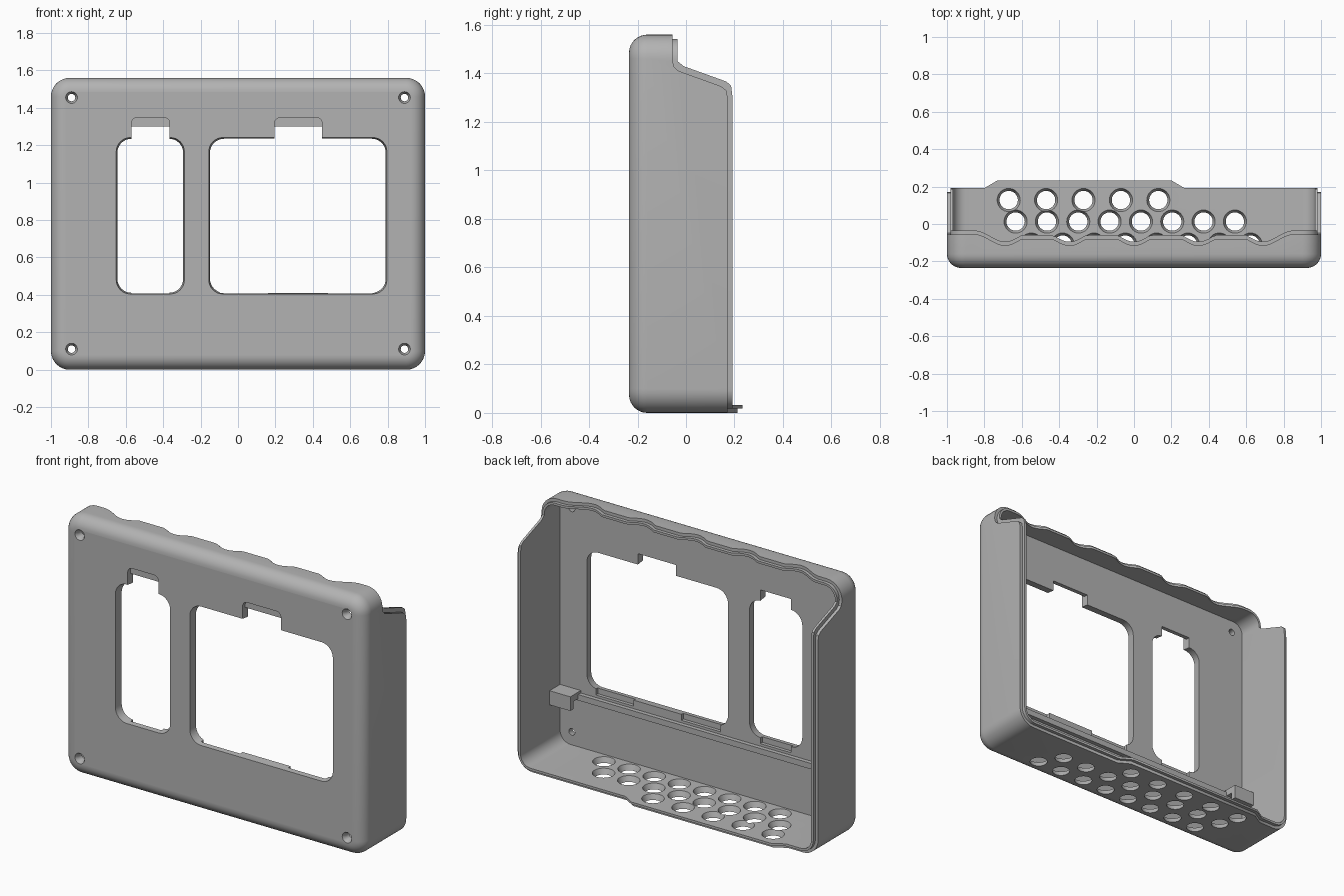
import bpy, bmesh, math

cube = bpy.data.objects.get("Cube")
if cube:
    bpy.data.objects.remove(cube, do_unlink=True)

grey = bpy.data.materials.new("plain_grey")
grey.use_nodes = True
COLOUR = (0.45, 0.45, 0.45, 1)
grey.diffuse_color = COLOUR
grey.node_tree.nodes["Principled BSDF"].inputs["Base Color"].default_value = COLOUR

HEIGHT, WALL, STEP = 1.56, 0.032, 0.018
FRONT, PLATE_BACK = -0.235, -0.185


def finish(name, bm):
    bmesh.ops.recalc_face_normals(bm, faces=bm.faces[:])
    mesh = bpy.data.meshes.new(name)
    bm.to_mesh(mesh)
    bm.free()
    mesh.materials.append(grey)
    ob = bpy.data.objects.new(name, mesh)
    bpy.context.collection.objects.link(ob)
    return ob


def rounded_loop(x0, x1, z0, z1, r, y, n=8):
    """Rounded rectangle facing the front."""
    pts = []
    for cx, cz, a in ((x1 - r, z1 - r, 0), (x0 + r, z1 - r, 90),
                      (x0 + r, z0 + r, 180), (x1 - r, z0 + r, 270)):
        for i in range(n + 1):
            t = math.radians(a + 90 * i / n)
            pts.append((cx + r * math.cos(t), y, cz + r * math.sin(t)))
    return pts


def loft(name, loops):
    bm = bmesh.new()
    rings = [[bm.verts.new(p) for p in loop] for loop in loops]
    for a, b in zip(rings, rings[1:]):
        for i in range(len(a)):
            j = (i + 1) % len(a)
            bm.faces.new((a[i], a[j], b[j], b[i]))
    bm.faces.new(rings[0])
    bm.faces.new(rings[-1])
    return finish(name, bm)


def case_loop(inset, y, r=0.1):
    return rounded_loop(-1 + inset, 1 - inset, inset, HEIGHT - inset, r - inset, y)


def prism(name, pts, axis, lo, hi):
    bm = bmesh.new()
    place = (lambda p, h: (h, *p)) if axis == "x" else (lambda p, h: (*p, h))
    a, b = ([bm.verts.new(place(p, h)) for p in pts] for h in (lo, hi))
    bm.faces.new(a)
    bm.faces.new(b)
    for i in range(len(a)):
        j = (i + 1) % len(a)
        bm.faces.new((a[i], a[j], b[j], b[i]))
    return finish(name, bm)


def box(name, x0, x1, y0, y1, z0, z1):
    return prism(name, [(x0, y0), (x1, y0), (x1, y1), (x0, y1)], "z", z0, z1)


def cone(name, x, y, z, r_low, r_high, depth, to_front=False):
    bm = bmesh.new()
    bmesh.ops.create_cone(bm, cap_ends=True, segments=32, radius1=r_low,
                          radius2=r_high, depth=depth)
    ob = finish(name, bm)
    for v in ob.data.vertices:
        a, b, c = v.co
        v.co = (x + a, y - c, z + b) if to_front else (x + a, y + b, z + c)
    return ob


def combine(target, other, operation="DIFFERENCE"):
    mod = target.modifiers.new("combine", "BOOLEAN")
    mod.operation, mod.solver, mod.object = operation, "EXACT", other
    bpy.context.view_layer.objects.active = target
    bpy.ops.object.modifier_apply(modifier=mod.name)
    bpy.data.objects.remove(other, do_unlink=True)


def wave(x):
    """Back edge of the top wall: scallops, rising at both ends."""
    if abs(x) > 0.69:
        t = min((abs(x) - 0.69) / 0.16, 1)
        return -0.115 + 0.06 * t * t * (3 - 2 * t)
    return -0.08 - 0.035 * max(0, math.cos(math.tau * x / 0.345))


def trim_back(ob, d):
    """Cut the sloped sides, scalloped top and tongued floor, d further back."""
    side = [(-0.055, 1.8), (-0.055, 1.45), (-0.048, 1.425 + d), (-0.03, 1.41 + d),
            (0.145, 1.347 + d), (0.166, 1.33 + d), (0.172, 1.3), (0.172, 0.09)]
    side = [(y + d, z) for y, z in side] + [(0.6, 0.09), (0.6, 1.8)]
    combine(ob, prism("side_cut", side, "x", -1.2, 1.2))
    top = [(x / 50, wave(x / 50) + d) for x in range(-43, 44)]
    combine(ob, prism("top_cut", top + [(0.86, 0.6), (-0.86, 0.6)], "z", 1.47, 1.8))
    floor = [(-1.2, 0.172), (-0.8, 0.172), (-0.73, 0.213), (0.2, 0.213),
             (0.27, 0.172), (1.2, 0.172)]
    floor = [(x, y + d) for x, y in floor] + [(1.2, 0.6), (-1.2, 0.6)]
    combine(ob, prism("floor_cut", floor, "z", -0.1, 0.1))


# Outer case with rounded front edges
R = 0.075
loops = []
for i in range(9):
    t = math.pi / 2 * i / 8
    loops.append(case_loop(R * (1 - math.sin(t)), FRONT + R * (1 - math.cos(t))))
case = loft("case", loops + [case_loop(0, 0.4)])
trim_back(case, 0)

# Inner core leaves a stepped lip around the open back
core = loft("lip_core", [case_loop(STEP, -0.15), case_loop(STEP, 0.4)])
trim_back(core, 0.02)
combine(case, core, "UNION")
combine(case, loft("cavity", [case_loop(WALL, PLATE_BACK), case_loop(WALL, 0.6)]))

# Windows with a slight taper, a through notch and a shallow front pocket each
for x0, x1, n0, n1 in ((-0.643, -0.295, -0.57, -0.365), (-0.148, 0.788, 0.195, 0.45)):
    combine(case, loft("window_cut", [
        rounded_loop(x0 - g, x1 + g, 0.413 - g, 1.233 + g, 0.075, y)
        for g, y in ((0.01, -0.25), (0, -0.17))]))
    combine(case, box("notch_cut", n0, n1, -0.3, -0.15, 1.15, 1.3))
    combine(case, loft("pocket_cut", [
        rounded_loop(n0, n1, 1.15, 1.347, 0.03, y) for y in (-0.3, -0.21)]))

# Shallow catches below the windows, on the inside
for x0, x1 in ((-0.57, -0.365), (-0.1, 0.16), (0.48, 0.73)):
    combine(case, box("catch_cut", x0, x1, -0.205, -0.15, 0.375, 0.45))

# Screw holes in the corners
for x in (-0.89, 0.89):
    for z in (0.11, 1.455):
        combine(case, cone("screw_cut", x, -0.2, z, 0.02, 0.02, 0.2, True))
        combine(case, cone("sink_cut", x, -0.23, z, 0.02, 0.038, 0.036, True))

# Vent holes in the floor, wider on the inside
rows = ((0.128, -0.67, 0.2, 5), (0.013, -0.633, 0.1675, 8), (-0.11, -0.549, 0.1675, 8))
for y, start, pitch, count in rows:
    for i in range(count):
        combine(case, cone("vent_cut", start + pitch * i, y, 0.016, 0.045, 0.066, 0.052))

bpy.ops.object.select_all(action="DESELECT")
case.select_set(True)
bpy.context.view_layer.objects.active = case
bpy.ops.object.shade_smooth_by_angle(angle=math.radians(32))

# Rib across the inside of the front plate
box("inner_rib", -0.97, 0.97, PLATE_BACK - 0.01, -0.16, 0.325, 0.36)

# Hooked brackets where the rib meets the side walls
for side, name in ((1, "left"), (-1, "right")):
    hook = [(-0.19, 0.375), (-0.085, 0.375), (-0.085, 0.29), (-0.115, 0.29),
            (-0.115, 0.335), (-0.19, 0.335)]
    lo, hi = sorted((side * 0.83, side * 0.975))
    prism(name + "_bracket", hook, "x", lo, hi)
